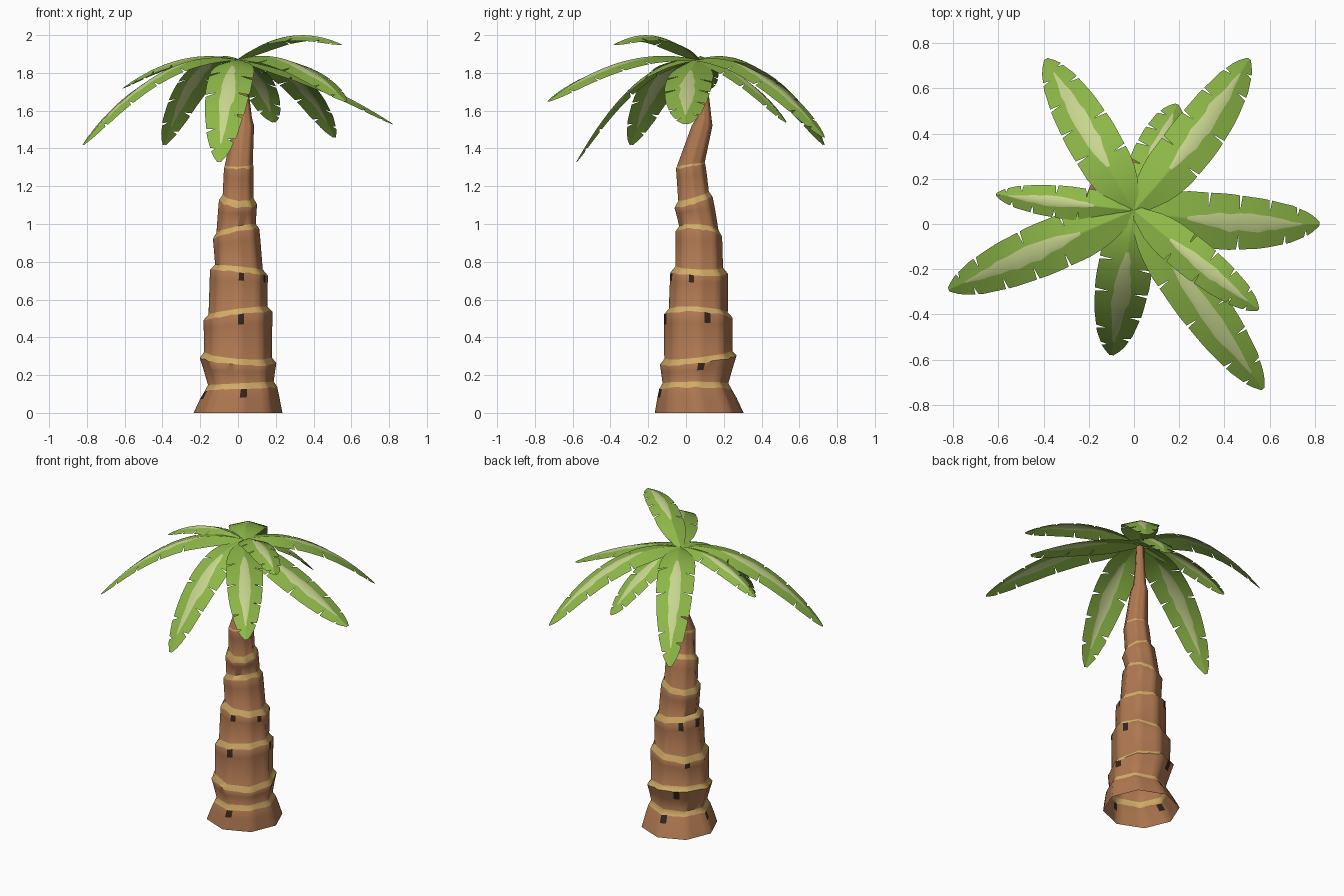
import bpy, bmesh, math, random
from mathutils import Vector

if "Cube" in bpy.data.objects:
    bpy.data.objects.remove(bpy.data.objects["Cube"])

random.seed(4)


def material(name, rgb):
    m = bpy.data.materials.new(name)
    m.diffuse_color = (*rgb, 1)
    m.use_nodes = True
    m.node_tree.nodes["Principled BSDF"].inputs["Base Color"].default_value = m.diffuse_color
    return m


BARK = material("bark brown", (0.43, 0.187, 0.082))
TAN = material("husk tan", (0.67, 0.43, 0.14))
DARK = material("split dark brown", (0.035, 0.018, 0.012))
GREEN = material("leaf green", (0.27, 0.48, 0.065))
PALE = material("midrib pale green", (0.57, 0.67, 0.27))


def finish(name, bm, mats, angle):
    me = bpy.data.meshes.new(name)
    bm.to_mesh(me)
    bm.free()
    for m in mats:
        me.materials.append(m)
    ob = bpy.data.objects.new(name, me)
    bpy.context.collection.objects.link(ob)
    bpy.ops.object.select_all(action='DESELECT')
    ob.select_set(True)
    bpy.context.view_layer.objects.active = ob
    bpy.ops.object.shade_smooth_by_angle(angle=math.radians(angle))
    return ob


# ---- trunk: octagonal sleeves, each flaring to a tilted rim with a tan bevel
# rim height, centre x, centre y, radius, tilt x, tilt y, inset of next sleeve
SLEEVES = [
    (0.135, 0.015, 0.050, 0.192, 0.05, 0.00, 0.018),
    (0.285, 0.000, 0.065, 0.203, -0.08, 0.12, 0.023),
    (0.520, 0.000, 0.065, 0.182, 0.13, -0.06, 0.026),
    (0.750, 0.005, 0.070, 0.153, -0.10, -0.03, 0.027),
    (0.955, -0.010, 0.068, 0.123, 0.22, -0.10, 0.019),
    (1.125, 0.000, 0.040, 0.101, -0.10, 0.30, 0.020),
    (1.310, 0.004, 0.025, 0.078, 0.05, 0.15, 0.004),
]
SPLITS = {1: (8, 16, 24), 2: (0, 10), 3: (1, 12, 24), 4: (11, 15, 24, 30)}
SIDES, SUB = 8, 4
COLS = SIDES * SUB


def ring(bm, z, cx, cy, r, tx=0, ty=0, jag=0):
    out = []
    for c in range(COLS):
        k, f = divmod(c, SUB)
        a, b = (2 * math.pi * (k + j) / SIDES for j in (0, 1))
        f /= SUB
        x = r * (math.cos(a) * (1 - f) + math.cos(b) * f)
        y = r * (math.sin(a) * (1 - f) + math.sin(b) * f)
        out.append(bm.verts.new((cx + x, cy + y, z + tx * x + ty * y
                                 + random.uniform(-jag, jag))))
    return out


bm = bmesh.new()
rings = [(ring(bm, 0, 0, 0.07, 0.235), "bark")]
prev = (0, 0, 0.07, 0.235, 0, 0)
for z, cx, cy, r, tx, ty, inset in SLEEVES:
    f = 1 - 0.055 / (z - prev[0])
    notch = [p + (q - p) * f for p, q in zip(prev, (z, cx, cy, r, tx, ty))]
    rings.append((ring(bm, *notch), "bark"))
    rings.append((ring(bm, z - 0.008, cx, cy, r, tx, ty, 0.004), "notch"))
    prev = (z + (0.022 if inset > 0.01 else 0.004), cx, cy, r - inset, tx, ty)
    rings.append((ring(bm, *prev), "band"))
for z, cx, cy, r in [(1.52, 0.030, 0.085, 0.055), (1.56, 0.034, 0.095, 0.040),
                     (1.66, 0.030, 0.092, 0.032), (1.86, 0.000, 0.055, 0.022)]:
    rings.append((ring(bm, z, cx, cy, r), "bark"))
level = 0
for (lo, _), (hi, kind) in zip(rings, rings[1:]):
    level += kind == "notch"
    for c in range(COLS):
        d = (c + 1) % COLS
        face = bm.faces.new((lo[c], lo[d], hi[d], hi[c]))
        split = kind == "notch" and c in SPLITS.get(level, ())
        face.material_index = 1 if kind == "band" else 2 if split else 0
bm.faces.new(rings[-1][0])   # the foot stays open
bmesh.ops.recalc_face_normals(bm, faces=bm.faces)
finish("trunk", bm, (BARK, TAN, DARK), 47)

# ---- fronds: tip x, tip y, half width, height change at middle and tip, side bow
FRONDS = [
    (0.51, 0.73, 0.118, -0.07, -0.41, -0.02),
    (0.19, 0.53, 0.105, -0.09, -0.33, 0),
    (-0.39, 0.73, 0.116, -0.055, -0.45, 0),
    (-0.61, 0.13, 0.074, 0.00, -0.15, 0),
    (-0.82, -0.29, 0.118, -0.07, -0.45, 0),
    (-0.10, -0.58, 0.122, -0.12, -0.54, 0),
    (0.57, -0.73, 0.114, -0.01, -0.22, 0),
    (0.55, -0.38, 0.090, 0.125, 0.08, 0),
    (0.82, 0.00, 0.125, -0.12, -0.34, -0.02),
]
WIDTHS = [(0, 0.25), (0.15, 0.74), (0.26, 0.95), (0.5, 1), (0.7, 0.88),
          (0.85, 0.66), (0.95, 0.38), (1, 0.08)]
SLITS = {1: (0.40, 0.57, 0.73, 0.88), -1: (0.35, 0.57, 0.82, 0.93)}
EXTRA = (0, 0.08, 0.15, 0.22, 0.29, 0.46, 0.52, 0.64, 0.68, 0.77, 0.85, 0.91, 0.965, 1)
ROOT = Vector((0, 0.06, 1.87))


def width(t):
    for (a, wa), (b, wb) in zip(WIDTHS, WIDTHS[1:]):
        if t <= b:
            return wa + (wb - wa) * (t - a) / (b - a)
    return WIDTHS[-1][1]


def frond(name, tx, ty, half, mid, end, bow):
    run = Vector((tx, ty, 0)) - Vector((ROOT.x, ROOT.y, 0))
    side = Vector((-run.y, run.x, 0)).normalized()
    bend, rise = 2 * end - 4 * mid, 4 * mid - end
    gap = 0.0065 / run.length
    stations = sorted({*EXTRA, *SLITS[1], *SLITS[-1]})

    def point(t, u):
        p = ROOT + run * t + side * (u * half * width(t) + 4 * bow * t * (1 - t))
        p.z += rise * t + bend * t * t - 0.032 * abs(u) * width(t)
        return p

    bm = bmesh.new()
    for s in (1, -1):
        # pale midrib: ragged, widest in the middle
        rib = [max(0.05, 0.34 - 0.26 * ((t - 0.6) / 0.3) ** 2) * random.uniform(0.8, 1.15)
               for t in stations]
        for i, (t0, t1) in enumerate(zip(stations, stations[1:])):
            # slits open only at the outer edge of the blade
            o0 = t0 + gap if t0 in SLITS[s] else t0
            o1 = t1 - gap if t1 in SLITS[s] else t1
            cells = [((t0, 0), (t1, 0), (t1, rib[i + 1]), (t0, rib[i])),
                     ((t0, rib[i]), (t1, rib[i + 1]), (t1, 0.48), (t0, 0.48)),
                     ((t0, 0.48), (t1, 0.48), (o1, 1), (o0, 1))]
            for k, cell in enumerate(cells):
                face = bm.faces.new([bm.verts.new(point(t, u * s)) for t, u in cell])
                face.normal_update()
                if face.normal.z < 0:
                    face.normal_flip()
                if k == 0 and 0.28 < t0 < 0.9:
                    face.material_index = 1
    bmesh.ops.remove_doubles(bm, verts=bm.verts, dist=0.0003)
    finish(name, bm, (GREEN, PALE), 60)


for n, spec in enumerate(FRONDS, 1):
    frond(f"frond_{n}", *spec)
